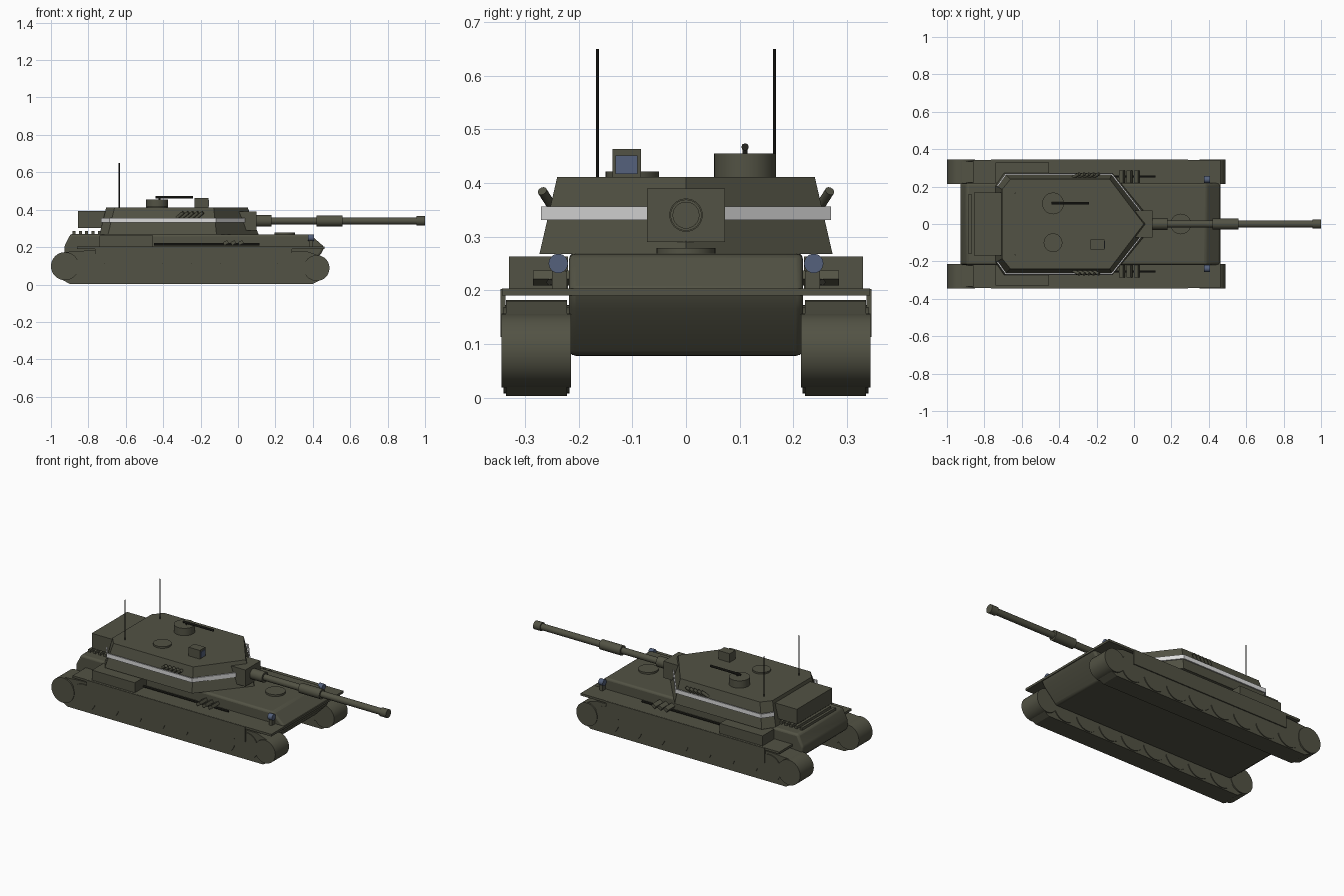
import bpy, bmesh, math
from mathutils import Matrix, Vector

if "Cube" in bpy.data.objects:
    bpy.data.objects.remove(bpy.data.objects["Cube"])


def mat(name, rgb):
    m = bpy.data.materials.new(name)
    m.diffuse_color = (*rgb, 1)
    m.use_nodes = True
    m.node_tree.nodes["Principled BSDF"].inputs["Base Color"].default_value = m.diffuse_color
    return m


OLIVE = mat("olive", (0.085, 0.085, 0.058))
WHITE = mat("white", (0.72, 0.72, 0.72))
GLASS = mat("blue_glass", (0.09, 0.12, 0.2))
DARK = mat("dark_metal", (0.02, 0.02, 0.015))


def finish(name, bm, m, smooth=False, bevel=0):
    bmesh.ops.recalc_face_normals(bm, faces=bm.faces)
    me = bpy.data.meshes.new(name)
    bm.to_mesh(me)
    bm.free()
    me.materials.append(m)
    ob = bpy.data.objects.new(name, me)
    bpy.context.collection.objects.link(ob)
    if bevel:
        b = ob.modifiers.new("bevel", 'BEVEL')
        b.width, b.segments = bevel, 3
    if smooth:
        bpy.ops.object.select_all(action='DESELECT')
        ob.select_set(True)
        bpy.context.view_layer.objects.active = ob
        bpy.ops.object.shade_smooth_by_angle(angle=math.radians(35))
    return ob


def box(name, x, y, z, m=OLIVE, tilt=0, bevel=0):
    """Box from (min, max) ranges, optionally tilted about y."""
    bm = bmesh.new()
    c = Vector([(a + b) / 2 for a, b in (x, y, z)])
    s = [b - a for a, b in (x, y, z)]
    M = Matrix.Translation(c) @ Matrix.Rotation(tilt, 4, 'Y') @ Matrix.Diagonal((*s, 1))
    bmesh.ops.create_cube(bm, size=1, matrix=M)
    return finish(name, bm, m, bevel=bevel)


def rod(name, a, b, r, m=OLIVE, seg=32, r2=None):
    """Cylinder from point a to point b."""
    a, b = Vector(a), Vector(b)
    bm = bmesh.new()
    M = Matrix.Translation((a + b) / 2) @ (b - a).to_track_quat('Z', 'Y').to_matrix().to_4x4()
    bmesh.ops.create_cone(bm, cap_ends=True, segments=seg, radius1=r,
                          radius2=r if r2 is None else r2, depth=(b - a).length, matrix=M)
    return finish(name, bm, m, smooth=True)


def side_profile(name, pts, y0, y1, m=OLIVE, bevel=0, smooth=False):
    """Extrude an xz outline from y0 to y1."""
    bm = bmesh.new()
    f = bm.faces.new([bm.verts.new((x, y0, z)) for x, z in pts])
    r = bmesh.ops.extrude_face_region(bm, geom=[f])
    bmesh.ops.translate(bm, vec=(0, y1 - y0, 0),
                        verts=[v for v in r['geom'] if isinstance(v, bmesh.types.BMVert)])
    return finish(name, bm, m, smooth, bevel)


# hull
side_profile("hull", [(-.93, .2), (-.895, .27), (.385, .268), (.462, .2), (.445, .165),
                      (.36, .078), (-.84, .078), (-.925, .15)], -.218, .218, bevel=.012, smooth=True)
box("fender_plate", (-.86, .462), (-.343, .343), (.19, .203))
rod("driver_hatch", (.25, 0, .262), (.25, 0, .279), .055)
for i in range(5):
    x = -.885 + i * .034
    box("engine_louver", (x, x + .016), (-.16, .16), (.265, .285))

# turret: tapered hexagonal shell with pointed nose
half_low = [(-.74, .205), (-.695, .273), (-.115, .273)]
half_top = [(-.705, .185), (-.66, .24), (-.13, .24)]


def ring(half, nose):
    return [(x, y) for x, y in half] + [(nose, 0)] + [(x, -y) for x, y in half[::-1]]


low, top = ring(half_low, .11), ring(half_top, .052)
bm = bmesh.new()
lo = [bm.verts.new((x, y, .268)) for x, y in low]
hi = [bm.verts.new((x, y, .411)) for x, y in top]
bm.faces.new(lo)
bm.faces.new(hi)
for i in range(7):
    j = (i + 1) % 7
    bm.faces.new((lo[i], lo[j], hi[j], hi[i]))
finish("turret", bm, OLIVE)

# white band round the sides and front, standing just clear of the sloping wall
t = .43
mid = [((1 - t) * a[0] + t * b[0], (1 - t) * a[1] + t * b[1]) for a, b in zip(low, top)]
bm = bmesh.new()
wall = []
for x, y in mid:
    wall.append([bm.verts.new(((x + .3) * 1.012 - .3, y * 1.03, z)) for z in (.331, .356)])
for p, q in zip(wall, wall[1:]):
    bm.faces.new((p[0], q[0], q[1], p[1]))
band = finish("turret_band", bm, WHITE)
sol = band.modifiers.new("thick", 'SOLIDIFY')
sol.thickness, sol.offset = .008, 0

box("turret_bustle", (-.855, -.68), (-.168, .168), (.302, .392))

# gun
box("mantlet", (.0, .1), (-.073, .073), (.29, .39))
for name, x0, x1, r in (("gun_collar", .09, .18, .031), ("gun_barrel", .1, .99, .019),
                        ("gun_sleeve", .42, .56, .029), ("muzzle", .955, 1.0, .025)):
    rod(name, (x0, 0, .34), (x1, 0, .34), r)

# turret roof fittings
rod("cupola", (-.433, .11, .405), (-.433, .11, .455), .058)
rod("roof_gun", (-.44, .11, .467), (-.24, .11, .467), .007, DARK, 8)
rod("roof_gun_post", (-.42, .11, .45), (-.42, .11, .467), .005, DARK, 8)
rod("loader_hatch", (-.433, -.1, .405), (-.433, -.1, .421), .05)
box("sight", (-.232, -.158), (-.137, -.084), (.408, .463))
box("sight_window", (-.16, -.154), (-.131, -.09), (.417, .451), GLASS)

# mirrored parts
wheel_count = 8
for s in (-1, 1):
    def yr(a, b):
        return tuple(sorted((s * a, s * b)))

    box("side_skirt", (-.765, .29), yr(.336, .346), (.113, .202))
    box("stowage_box", (-.74, -.455), yr(.22, .33), (.2, .263))
    rod("antenna", (-.635, s * .165, .4), (-.635, s * .165, .65), .003, DARK, 8)
    rod("headlight", (.375, s * .238, .25), (.405, s * .238, .25), .018, GLASS, 24)
    box("headlight_mount", (.38, .4), yr(.222, .25), (.2, .236))
    rod("fender_tool", (-.45, s * .254, .215), (.115, s * .254, .215), .006, DARK, 8)
    for i in range(3):
        x = -.065 + i * .04
        box("spare_link", (x - .013, x + .013), yr(.217, .285), (.214, .232), tilt=-.5)
    for i in range(5):
        x = -.325 + i * .026
        rod("smoke_launcher", (x, s * .25, .357), (x + .034, s * .268, .385), .009, OLIVE, 12)
    # running gear
    side_profile("track_belt", [(-.985, .1), (-.965, .15), (-.92, .174), (-.8, .182), (.36, .18),
                                (.43, .156), (.475, .125), (.482, .08), (.46, .035), (.4, .003),
                                (-.9, .003), (-.965, .04)], s * .222, s * .335)
    rod("rear_sprocket", (-.925, s * .214, .098), (-.925, s * .344, .098), .075)
    rod("front_idler", (.42, s * .214, .088), (.42, s * .344, .088), .069)
    for i in range(wheel_count):
        x = -.79 + i * 1.08 / (wheel_count - 1)
        rod("road_wheel", (x, s * .217, .088), (x, s * .34, .088), .08)
